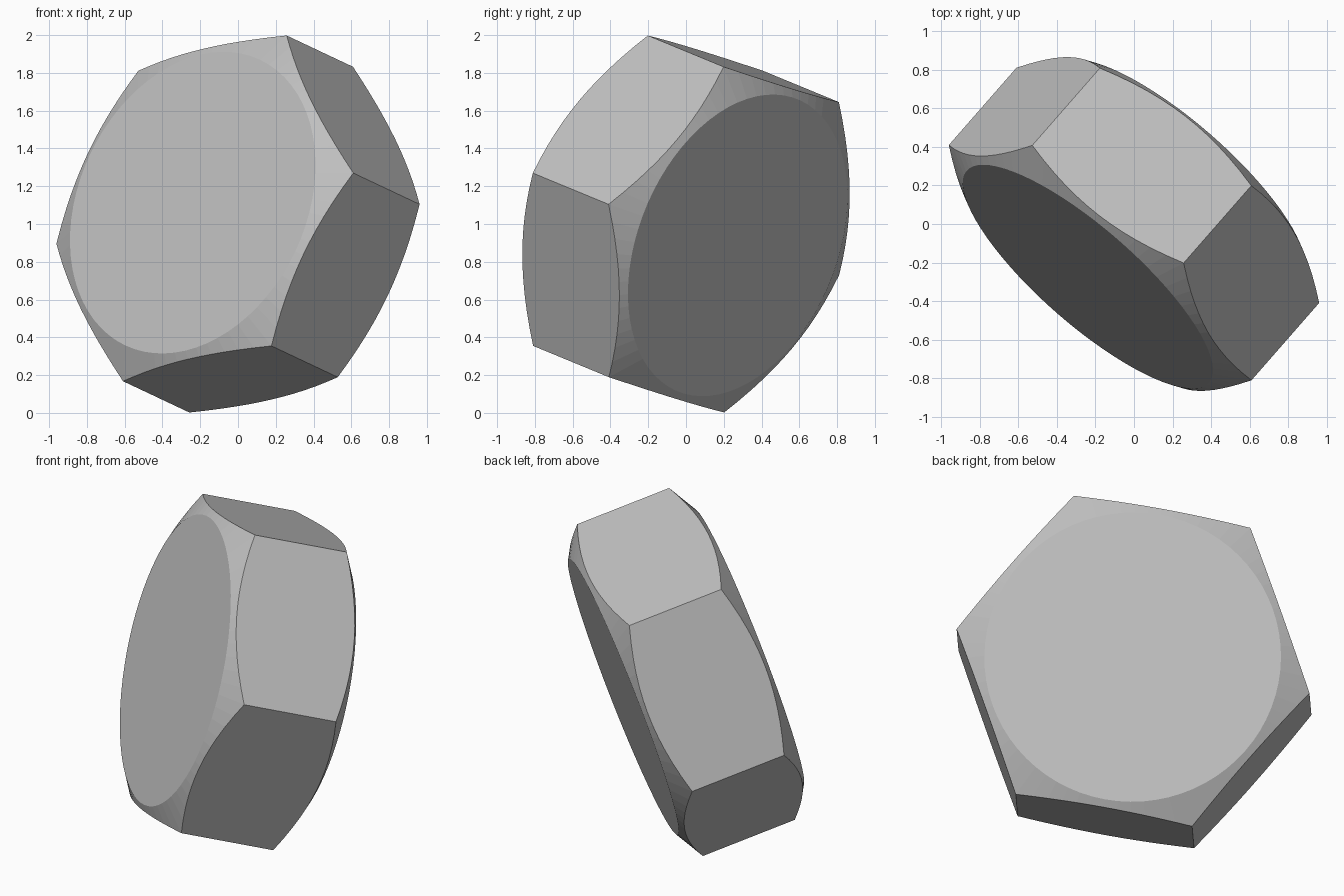
import bpy, bmesh
from math import cos, tan, pi, radians
from mathutils import Vector, Matrix

cube = bpy.data.objects.get("Cube")
if cube:
    bpy.data.objects.remove(cube, do_unlink=True)

# Plain steel grey
steel = bpy.data.materials.new("steel_grey")
steel.use_nodes = True
grey = (0.52, 0.52, 0.52, 1)
steel.diffuse_color = grey
steel.node_tree.nodes["Principled BSDF"].inputs["Base Color"].default_value = grey

CORNER = 1.0125               # centre to hexagon corner
APOTHEM = CORNER * cos(pi / 6)
FACE_R = 0.836                # round flat face inside the chamfer
HALF = 0.381                  # half thickness
SLOPE = tan(radians(30))      # chamfer angle
PER_SIDE = 12
COUNT = 6 * PER_SIDE


def ring(bm, sign, inner):
    """Round face edge, or the curved edge where chamfer meets the flats."""
    verts = []
    for i in range(COUNT):
        angle = 2 * pi * i / COUNT
        off = (i % PER_SIDE) / PER_SIDE * pi / 3 - pi / 6
        r = FACE_R if inner else APOTHEM / cos(off)
        z = sign * (HALF - SLOPE * (r - FACE_R))
        verts.append(bm.verts.new((r * cos(angle), r * cos(angle - pi / 2), z)))
    return verts


bm = bmesh.new()
rings = [ring(bm, -1, True), ring(bm, -1, False), ring(bm, 1, False), ring(bm, 1, True)]

# Round faces
bm.faces.new(rings[0][::-1])
bm.faces.new(rings[3])

# Conical chamfers
for low, high in ((rings[0], rings[1]), (rings[2], rings[3])):
    for i in range(COUNT):
        j = (i + 1) % COUNT
        bm.faces.new((low[i], low[j], high[j], high[i]))

# Six flat sides with arched edges
for s in range(6):
    ids = [(s * PER_SIDE + k) % COUNT for k in range(PER_SIDE + 1)]
    bm.faces.new([rings[1][i] for i in ids] + [rings[2][i] for i in reversed(ids)])

bmesh.ops.recalc_face_normals(bm, faces=bm.faces)
mesh = bpy.data.meshes.new("hexagonal_head")
bm.to_mesh(mesh)
bm.free()
mesh.materials.append(steel)
head = bpy.data.objects.new("hexagonal_head", mesh)
bpy.context.collection.objects.link(head)

# Tilted pose: axis from front face to back face, one corner pointing up
axis = Vector((0.35, 0.40, -0.165)).normalized()
side = axis.cross(Vector((0.435, 0, 0.915))).normalized()
corner = side.cross(axis)
pose = Matrix((corner, side, axis)).transposed().to_4x4()
head.matrix_world = Matrix.Translation((0, 0, 1)) @ pose
